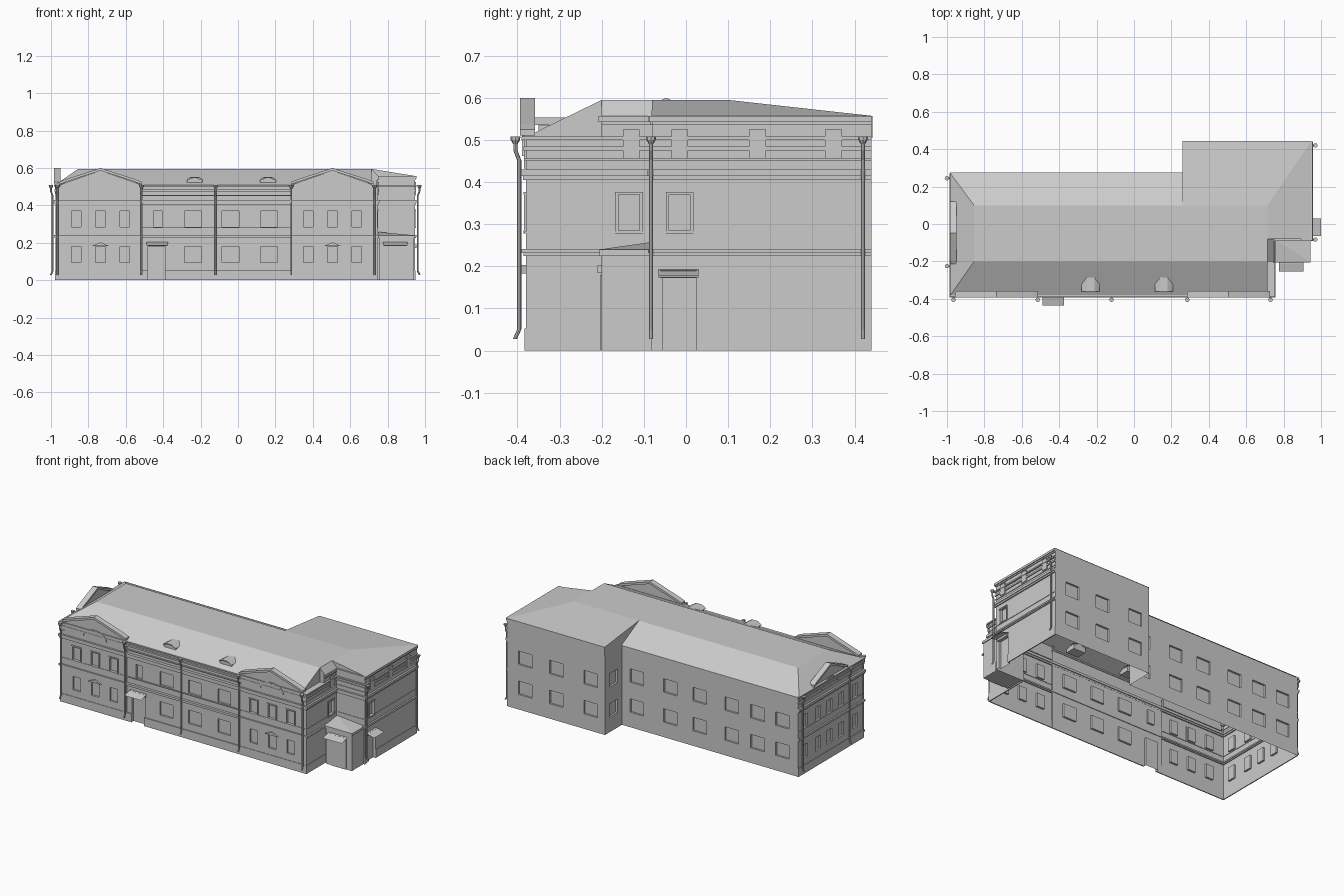
import bpy, bmesh, math
from mathutils import Matrix

cube = bpy.data.objects.get("Cube")
if cube:
    bpy.data.objects.remove(cube)

grey = bpy.data.materials.new("plain grey")
grey.use_nodes = True
grey.diffuse_color = (0.6, 0.6, 0.6, 1)
grey.node_tree.nodes["Principled BSDF"].inputs["Base Color"].default_value = (0.6, 0.6, 0.6, 1)

TURN = {"front": 0, "left": -90, "right": 90, "back": 180}
FLOORS = [(0.095, 0.18), (0.285, 0.37)]


def put(name, bm, side="front", off=0.0):
    """Facade space: x runs along the wall, y points into the building."""
    bmesh.ops.remove_doubles(bm, verts=bm.verts, dist=1e-5)
    bm.transform(Matrix.Rotation(math.radians(TURN[side]), 4, "Z") @ Matrix.Translation((0, -off, 0)))
    mesh = bpy.data.meshes.new(name)
    bm.to_mesh(mesh)
    bm.free()
    mesh.materials.append(grey)
    obj = bpy.data.objects.new(name, mesh)
    bpy.context.collection.objects.link(obj)
    return obj


def face(bm, *pts):
    return bm.faces.new([bm.verts.new(p) for p in pts])


def prism(name, outline, d0, d1, side="front", off=0.0):
    """Outline in (along, up), extruded through the wall depth."""
    bm = bmesh.new()
    f = face(bm, *[(u, d0, z) for u, z in outline])
    ext = bmesh.ops.extrude_face_region(bm, geom=[f], use_keep_orig=True)["geom"]
    bmesh.ops.translate(bm, vec=(0, d1 - d0, 0), verts=[v for v in ext if isinstance(v, bmesh.types.BMVert)])
    bmesh.ops.recalc_face_normals(bm, faces=bm.faces)
    return put(name, bm, side, off)


def box(name, u0, u1, z0, z1, d0, d1, side="front", off=0.0):
    return prism(name, [(u0, z0), (u1, z0), (u1, z1), (u0, z1)], d0, d1, side, off)


def wall(name, side, off, u0, u1, top, holes):
    """Wall sheet with recesses given as (u0, u1, z0, z1, depth)."""
    us = sorted({u0, u1} | {u for h in holes for u in h[:2]})
    zs = sorted({0.0, top} | {z for h in holes for z in h[2:4]})

    def depth(i, j):
        u, z = (us[i] + us[i + 1]) / 2, (zs[j] + zs[j + 1]) / 2
        return max([h[4] for h in holes if h[0] < u < h[1] and h[2] < z < h[3]], default=0)

    bm = bmesh.new()
    for i in range(len(us) - 1):
        for j in range(len(zs) - 1):
            a, b, c, d, y = us[i], us[i + 1], zs[j], zs[j + 1], depth(i, j)
            face(bm, (a, y, c), (b, y, c), (b, y, d), (a, y, d))
            if i and depth(i - 1, j) != y:
                e = depth(i - 1, j)
                face(bm, (a, e, c), (a, y, c), (a, y, d), (a, e, d))
            if j and depth(i, j - 1) != y:
                e = depth(i, j - 1)
                face(bm, (a, e, c), (b, e, c), (b, y, c), (a, y, c))
    bmesh.ops.remove_doubles(bm, verts=bm.verts, dist=1e-5)
    bmesh.ops.dissolve_limit(bm, angle_limit=0.01, verts=bm.verts, edges=bm.edges)
    bmesh.ops.recalc_face_normals(bm, faces=bm.faces)
    return put(name, bm, side, off)


def windows(centres, width, depth=0.012, floors=FLOORS):
    return [(c - width / 2, c + width / 2, z0, z1, depth) for c in centres for z0, z1 in floors]


# Front wall: two projecting end bays and a set-back middle with a door
BAYS = (-0.735, 0.505)
front = [(-0.515, 0.285, 0, 0.505, 0.006)]
for b in BAYS:
    front += windows((b - 0.13, b, b + 0.13), 0.052)
front += windows((-0.24, -0.04, 0.165), 0.09, 0.018)
front += windows((-0.43,), 0.045, 0.018, FLOORS[1:])
front.append((-0.48, -0.39, 0, 0.18, 0.02))
wall("front_wall", "front", 0.38, -0.975, 0.745, 0.505, front)

# Remaining walls
wall("left_wall", "left", 0.975, -0.27, 0.38, 0.505, windows((-0.2, -0.07, 0.045, 0.16, 0.3), 0.05))
wall("main_back_wall", "back", 0.27, -0.26, 0.975, 0.505,
     windows((-0.155, 0.08, 0.285, 0.51, 0.69, 0.865), 0.095))
wall("wing_back_wall", "back", 0.44, -0.945, -0.26, 0.557, windows((-0.82, -0.6, -0.36), 0.095))
wall("wing_inner_wall", "left", -0.26, -0.44, -0.27, 0.505, windows((-0.355,), 0.08))
wall("main_end_wall", "right", 0.745, -0.38, -0.08, 0.505, windows((-0.135,), 0.05, 0.012, FLOORS[1:]))
wall("wing_front_wall", "front", 0.08, 0.745, 0.945, 0.557, [])
wall("wing_end_wall", "right", 0.945, -0.08, 0.44, 0.557,
     windows((-0.015,), 0.05, 0.012, FLOORS[1:]) + [(-0.055, 0.025, 0, 0.175, 0.015)])
box("raised_corner", 0.715, 0.744, 0.5, 0.555, -0.2, -0.08)

# Roof: flat-topped hip over the main block, shallow slopes over the wing
A, B, C, D = (-0.985, -0.385, 0.505), (0.715, -0.385, 0.505), (0.715, -0.2, 0.595), (-0.855, -0.2, 0.595)
E, F, G, H = (-0.855, 0.1, 0.595), (-0.985, 0.275, 0.505), (0.26, 0.1, 0.595), (0.26, 0.275, 0.505)
I, J, K, L = (0.715, 0.1, 0.595), (0.947, 0.443, 0.557), (0.26, 0.443, 0.557), (0.947, -0.082, 0.557)
M, N, O = (0.715, -0.08, 0.595), (0.75, -0.08, 0.556), (0.75, -0.2, 0.556)
roof = bmesh.new()
for loop in ((A, B, C, D), (A, D, E, F), (F, E, G, H), (D, C, M, I, G, E), (G, I, J, K), (I, M, L, J),
             (M, N, L), (C, O, N, M), (B, (0.715, -0.2, 0.505), C), (C, (0.715, -0.2, 0.555), O),
             (H, G, K, (0.26, 0.443, 0.505))):
    face(roof, *loop)
bmesh.ops.remove_doubles(roof, verts=roof.verts, dist=1e-5)
bmesh.ops.recalc_face_normals(roof, faces=roof.faces)
put("roof", roof)
box("end_ledge", 0.71, 0.748, 0.5, 0.506, -0.385, -0.19)

# Plinth, string courses and cornices along the decorated sides
RUNS = [("left", 0.975, -0.27, 0.38), ("front", 0.38, -0.975, 0.745), ("right", 0.745, -0.38, -0.08),
        ("front", 0.08, 0.745, 0.945), ("right", 0.945, -0.08, 0.44)]
BANDS = [("plinth", 0, 0.053, 0.003), ("string_course", 0.225, 0.232, 0.006), ("string_cap", 0.232, 0.241, 0.01),
         ("sill_course", 0.278, 0.283, 0.003), ("cornice_bed", 0.405, 0.415, 0.007),
         ("cornice_cap", 0.415, 0.43, 0.012), ("attic_base", 0.45, 0.456, 0.004),
         ("attic_course", 0.475, 0.485, 0.006), ("eave", 0.5, 0.508, 0.01)]
for name, z0, z1, out in BANDS:
    for side, off, u0, u1 in RUNS:
        if name == "plinth" and side == "front" and off > 0.3:
            # leave the front doorway open
            box("plinth_front_left", u0, -0.48, z0, z1, -out, out, side, off)
            box("plinth_front_right", -0.39, u1, z0, z1, -out, out, side, off)
        elif name == "plinth" and off == 0.945:
            box("plinth_wing", 0.025, u1, z0, z1, -out, out, side, off)
        else:
            a = u0 if side == "left" else u0 - out
            b = u1 if off == 0.945 else u1 + out
            box(name + "_" + side, a, b, z0, z1, -out, out, side, off)
for side, off, u0, u1 in RUNS[3:] + [("right", 0.745, -0.2, -0.08)]:
    box("wing_eave_bed", u0, u1, 0.535, 0.543, -0.005, 0.002, side, off)
    box("wing_eave_" + side, u0 - 0.008, u1, 0.543, 0.557, -0.01, 0.002, side, off)

# Attic windows on the wing
for off, u in ((0.745, -0.13), (0.945, -0.015), (0.945, 0.17), (0.945, 0.35)):
    box("attic_window", u - 0.02, u + 0.02, 0.456, 0.525, -0.008, 0, "right", off)

# Thin surrounds around the framed windows
def surround(side, off, u, z0, z1, w):
    for s in (-1, 1):
        x = u + s * (w / 2 + 0.004)
        box("window_jamb", x - 0.004, x + 0.004, z0 - 0.005, z1 + 0.005, -0.004, 0.002, side, off)
    box("window_head", u - w / 2 - 0.008, u + w / 2 + 0.008, z1, z1 + 0.007, -0.006, 0.002, side, off)
    box("window_sill", u - w / 2 - 0.008, u + w / 2 + 0.008, z0 - 0.007, z0, -0.006, 0.002, side, off)


for off, u in ((0.745, -0.135), (0.945, -0.015)):
    surround("right", off, u, *FLOORS[1], 0.05)
for b in BAYS:
    for c in (b - 0.13, b, b + 0.13):
        surround("front", 0.38, c, *FLOORS[1], 0.052)
    prism("window_hood", [(b - 0.045, 0.183), (b + 0.045, 0.183), (b, 0.203)], -0.01, 0, "front", 0.38)


# Pediments with a raking cornice and a half-round window
def pediment(side, off, c, half):
    rake = [(-half, 0.525), (-half * 0.87, 0.537), (0, 0.6), (half * 0.87, 0.537), (half, 0.525)]
    top = [(c + u, z) for u, z in rake]
    low = [(u, z - 0.014) for u, z in reversed(top)]
    prism("pediment_wall", [(c - half + 0.01, 0.432), (c + half - 0.01, 0.432)] +
          [(c + (u - c) * 0.95, z) for u, z in low], -0.004, 0.015, side, off)
    prism("raking_cornice", top + low, -0.014, 0.022, side, off)
    arc = [math.pi * k / 12 for k in range(13)]
    ring = [(c + 0.085 * math.cos(a), 0.462 + 0.054 * math.sin(a)) for a in arc]
    ring += [(c + 0.077 * math.cos(a), 0.462 + 0.046 * math.sin(a)) for a in reversed(arc)]
    prism("half_round_window", ring, -0.009, 0, side, off)


for b in BAYS:
    pediment("front", 0.38, b, 0.222)
pediment("left", 0.97, 0.047, 0.168)

# Roof dormers
for x in (-0.232, 0.16):
    prism("dormer", [(x - 0.042, 0.505), (x + 0.042, 0.505), (x + 0.042, 0.535), (x, 0.55), (x - 0.042, 0.535)],
          -0.35, -0.285)
    prism("dormer_roof", [(x - 0.048, 0.536), (x - 0.02, 0.553), (x + 0.02, 0.553), (x + 0.048, 0.536),
                          (x + 0.02, 0.547), (x - 0.02, 0.547)], -0.36, -0.275)

# Entrance porch in the corner with its hipped roof
box("porch", 0.757, 0.938, 0, 0.236, -0.2, -0.08)
porch = bmesh.new()
apex, corner = (0.75, -0.08, 0.258), (0.943, -0.205, 0.24)
face(porch, (0.75, -0.205, 0.24), corner, apex)
face(porch, corner, (0.943, -0.08, 0.24), apex)
put("porch_roof", porch)
box("porch_cornice", 0.751, 0.943, 0.225, 0.24, -0.205, -0.08)
box("porch_door", 0.79, 0.9, 0, 0.18, -0.204, -0.198)


# Sloping door canopies
def canopy(side, off, u0, u1, z):
    box("canopy_head", u0 + 0.005, u1 - 0.005, z - 0.006, z + 0.012, -0.01, 0, side, off)
    bm = bmesh.new()
    for t in (0, 0.004):
        face(bm, (u0, -0.055, z - 0.004 + t), (u1, -0.055, z - 0.004 + t), (u1, 0, z + 0.01 + t), (u0, 0, z + 0.01 + t))
    put("canopy_sheet", bm, side, off)


canopy("front", 0.38, -0.49, -0.375, 0.19)
canopy("front", 0.2, 0.775, 0.905, 0.19)
canopy("right", 0.945, -0.065, 0.03, 0.178)


# Downpipes with funnels
def downpipe(side, off, u):
    rings = [(0.025, 0.508, 0.012), (0.025, 0.5, 0.011), (0.025, 0.49, 0.005), (0.025, 0.475, 0.005),
             (0.016, 0.452, 0.005), (0.016, 0.05, 0.005), (0.026, 0.028, 0.005)]
    bm = bmesh.new()
    last = None
    for out, z, r in rings:
        cur = [bm.verts.new((u + r * math.cos(k * math.pi / 4), -out + r * math.sin(k * math.pi / 4), z))
               for k in range(8)]
        if last:
            for k in range(8):
                bm.faces.new((last[k], last[k - 1], cur[k - 1], cur[k]))
        else:
            bm.faces.new(cur)
        last = cur
    bmesh.ops.recalc_face_normals(bm, faces=bm.faces)
    put("downpipe", bm, side, off)


for u in (-0.965, -0.515, -0.12, 0.285, 0.73):
    downpipe("front", 0.38, u)
for side, off, u in (("left", 0.975, 0.225), ("left", 0.975, -0.245), ("right", 0.945, -0.083), ("right", 0.945, 0.42)):
    downpipe(side, off, u)
